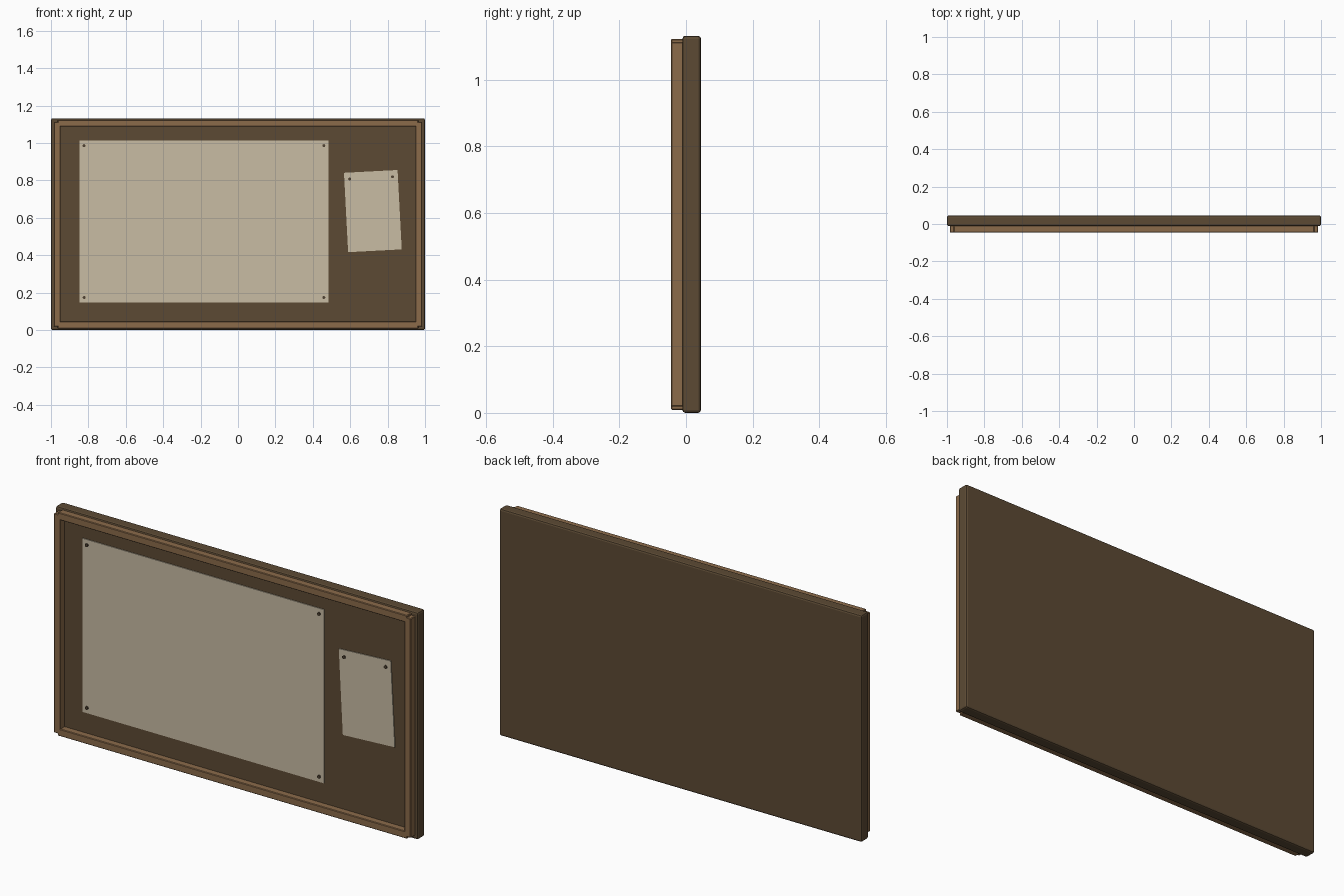
import bpy
import math
from mathutils import Matrix, Vector

cube = bpy.data.objects.get("Cube")
if cube:
    bpy.data.objects.remove(cube, do_unlink=True)


def material(name, rgb):
    """Flat material from an 8-bit sRGB colour."""
    lin = [((c / 255 + 0.055) / 1.055) ** 2.4 for c in rgb]
    m = bpy.data.materials.new(name)
    m.use_nodes = True
    m.diffuse_color = (*lin, 1)
    bsdf = m.node_tree.nodes["Principled BSDF"]
    bsdf.inputs["Base Color"].default_value = (*lin, 1)
    bsdf.inputs["Roughness"].default_value = 0.9
    return m


DARK_WOOD = material("dark wood", (92, 74, 52))
LIGHT_WOOD = material("light wood", (139, 107, 74))
PAPER = material("paper", (200, 188, 164))
PIN = material("dark pin", (80, 66, 50))

HEIGHT = 1.132
MID = HEIGHT / 2
BOARD_FRONT = -0.011
PAPER_FRONT = BOARD_FRONT - 0.004


def box(name, centre, size, mat, bevel=0.0, segments=1, tilt=0.0):
    bpy.ops.mesh.primitive_cube_add(size=1)
    ob = bpy.context.object
    ob.name = name
    ob.data.transform(Matrix.Diagonal((*size, 1)))
    ob.location = centre
    ob.rotation_euler.y = tilt
    ob.data.materials.append(mat)
    if bevel:
        mod = ob.modifiers.new("Bevel", "BEVEL")
        mod.width = bevel
        mod.segments = segments
    return ob


def pin(name, x, z):
    bpy.ops.mesh.primitive_cylinder_add(
        vertices=12, radius=0.008, depth=0.008,
        location=(x, PAPER_FRONT - 0.002, z), rotation=(math.pi / 2, 0, 0))
    ob = bpy.context.object
    ob.name = name
    ob.data.materials.append(PIN)
    bpy.ops.object.shade_smooth_by_angle()


# Backing board
box("board", (0, 0.017, MID), (2, 0.056, HEIGHT), DARK_WOOD, 0.009, 2)

# Raised frame: the rails overlap, leaving a small notch at each corner
for side, label in ((1, "top"), (-1, "bottom")):
    box(label + "_rail", (0, -0.026, MID + side * 0.539),
        (1.928, 0.038, 0.036), LIGHT_WOOD, 0.003)
for side, label in ((1, "left"), (-1, "right")):
    box(label + "_rail", (side * 0.967, -0.026, MID),
        (0.036, 0.038, 1.094), LIGHT_WOOD, 0.003)


def notice(name, centre, size, tilt, pins):
    """Sheet of paper with pins given in the sheet's own frame."""
    x, z = centre
    box(name, (x, BOARD_FRONT - 0.002, z), (size[0], 0.004, size[1]), PAPER, tilt=tilt)
    turn = Matrix.Rotation(tilt, 3, "Y")
    for i, (px, pz) in enumerate(pins):
        p = turn @ Vector((px, 0, pz))
        pin(f"{name}_pin_{i + 1}", x + p.x, z + p.z)


# Papers pinned to the board
notice("large_paper", (-0.182, 0.58), (1.332, 0.866), 0,
       [(sx * 0.641, sz * 0.406) for sx in (-1, 1) for sz in (-1, 1)])
notice("small_paper", (0.721, 0.636), (0.287, 0.425), math.radians(-3),
       [(sx * 0.115, 0.178) for sx in (-1, 1)])
